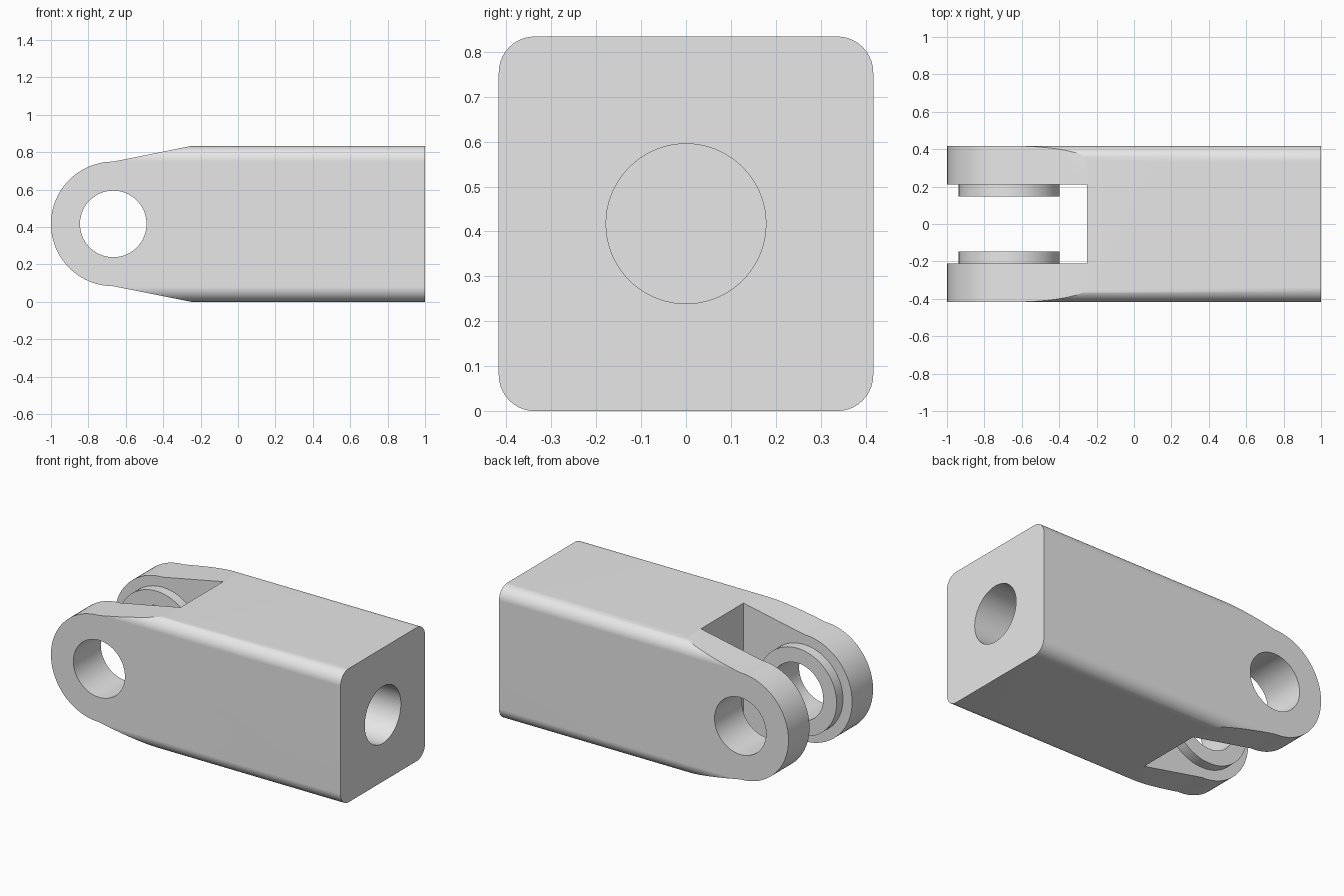
import bpy, bmesh
from math import sin, cos, pi, radians
from mathutils import Vector

if "Cube" in bpy.data.objects:
    bpy.data.objects.remove(bpy.data.objects["Cube"], do_unlink=True)

H = 0.417          # half of the square section, also the axis height
PIN_X = -0.667     # pin hole centre
PIN_R = 0.178

grey = bpy.data.materials.new("light grey")
grey.diffuse_color = (0.8, 0.8, 0.8, 1)
grey.use_nodes = True
grey.node_tree.nodes["Principled BSDF"].inputs["Base Color"].default_value = (0.8, 0.8, 0.8, 1)


def arc(cx, cy, r, start, end, steps):
    """Points on an arc, angles in degrees."""
    angles = [radians(start + (end - start) * i / steps) for i in range(steps + 1)]
    return [(cx + r * cos(a), cy + r * sin(a)) for a in angles]


def prism(name, outline, axis, lo, hi):
    """Extrude an outline along x (points are y, z) or along y (points are x, z)."""
    bm = bmesh.new()
    place = (lambda u, v: (lo, u, v)) if axis == "x" else (lambda u, v: (u, lo, v))
    face = bm.faces.new([bm.verts.new(place(u, v)) for u, v in outline])
    ext = bmesh.ops.extrude_face_region(bm, geom=[face])
    shift = Vector((hi - lo, 0, 0)) if axis == "x" else Vector((0, hi - lo, 0))
    bmesh.ops.translate(bm, vec=shift,
                        verts=[g for g in ext["geom"] if isinstance(g, bmesh.types.BMVert)])
    bmesh.ops.recalc_face_normals(bm, faces=bm.faces)
    mesh = bpy.data.meshes.new(name)
    bm.to_mesh(mesh)
    bm.free()
    mesh.materials.append(grey)
    obj = bpy.data.objects.new(name, mesh)
    bpy.context.collection.objects.link(obj)
    return obj


def disc(cx, cy, r):
    return arc(cx, cy, r, 0, 360, 72)[:-1]


def combine(target, tool, operation):
    """Apply a boolean and discard the tool."""
    bpy.context.view_layer.objects.active = target
    mod = target.modifiers.new(operation, "BOOLEAN")
    mod.operation, mod.solver, mod.object = operation, "EXACT", tool
    bpy.ops.object.modifier_apply(modifier=mod.name)
    bpy.data.objects.remove(tool, do_unlink=True)


# Square bar with rounded long edges
r = 0.08
section = []
for k, (sy, sz) in enumerate([(1, 1), (-1, 1), (-1, -1), (1, -1)]):
    section += arc(sy * (H - r), H + sz * (H - r), r, 90 * k, 90 * k + 90, 10)
clevis = prism("clevis_body", section, "x", -1.1, 1)

# Side silhouette: round nose, tapered shoulders
nose = arc(PIN_X, H, 0.333, 90, 270, 40)
rise = 0.2 * 0.6
silhouette = nose + [(PIN_X + 0.6, H - 0.333 - rise), (1.1, H - 0.333 - rise),
                     (1.1, H + 0.333 + rise), (PIN_X + 0.6, H + 0.333 + rise)]
combine(clevis, prism("silhouette", silhouette, "y", -0.6, 0.6), "INTERSECT")

# Fork slot
slot = [(-1.2, -0.2), (-0.25, -0.2), (-0.25, 1.1), (-1.2, 1.1)]
combine(clevis, prism("slot", slot, "y", -0.21, 0.21), "DIFFERENCE")

# Round bosses on the inner faces of the fork
for side in (-1, 1):
    lo, hi = sorted((side * 0.147, side * 0.3))
    combine(clevis, prism("boss", disc(PIN_X, H, 0.27), "y", lo, hi), "UNION")

# Pin hole across the fork and blind bore in the end
combine(clevis, prism("pin_hole", disc(PIN_X, H, PIN_R), "y", -0.6, 0.6), "DIFFERENCE")
combine(clevis, prism("end_bore", disc(0, H, PIN_R), "x", 0.1, 1.1), "DIFFERENCE")

# Smooth curved faces, keep flat faces flat
bpy.ops.object.select_all(action="DESELECT")
clevis.select_set(True)
bpy.context.view_layer.objects.active = clevis
bpy.ops.object.shade_smooth_by_angle(angle=radians(25))
weighted = clevis.modifiers.new("weighted_normals", "WEIGHTED_NORMAL")
weighted.keep_sharp = True
